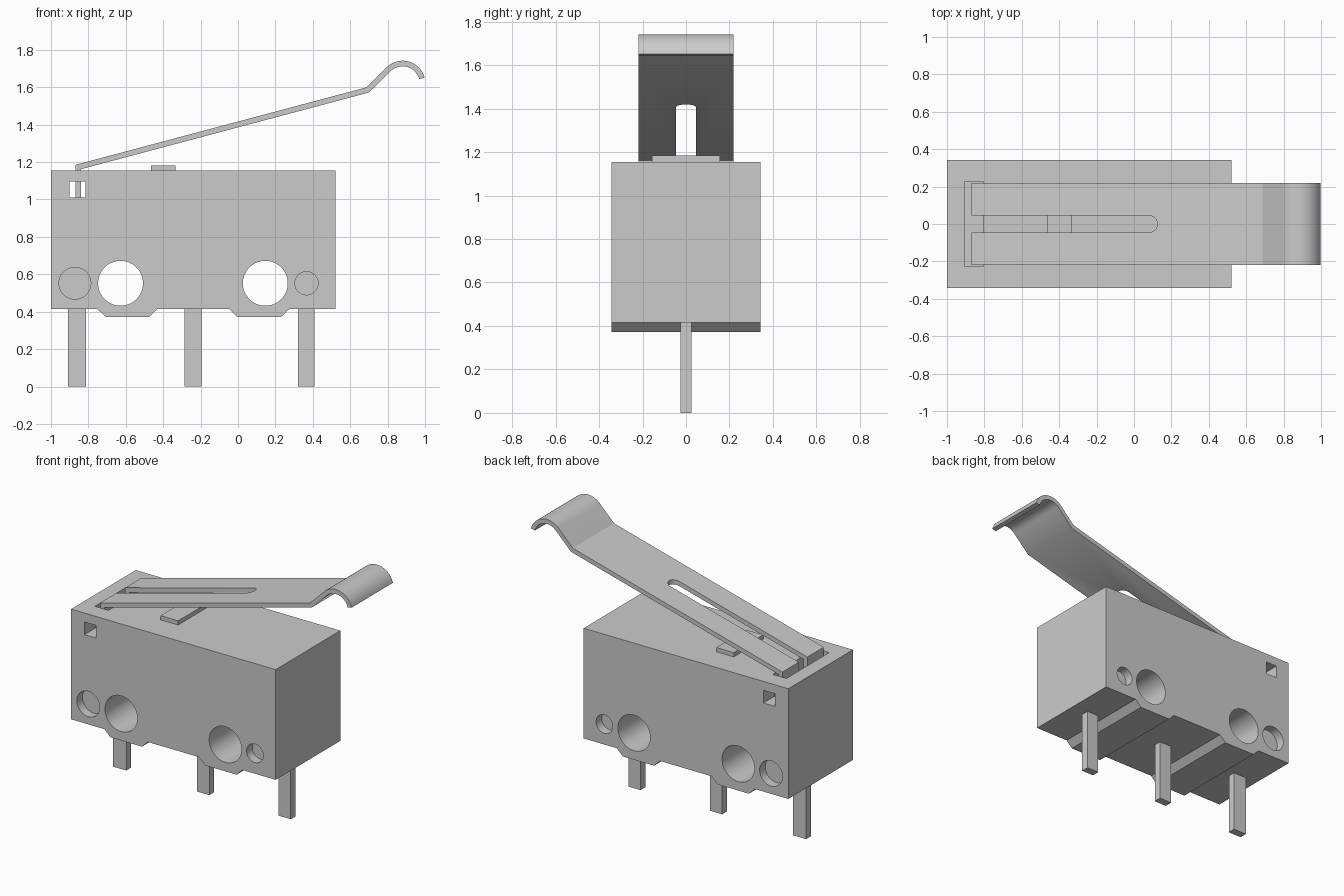
import bpy, bmesh, math
from mathutils import Matrix

if "Cube" in bpy.data.objects:
    bpy.data.objects.remove(bpy.data.objects["Cube"], do_unlink=True)

grey = bpy.data.materials.new("light grey")
grey.use_nodes = True
GREY = (0.6, 0.6, 0.6, 1)
grey.diffuse_color = GREY
grey.node_tree.nodes["Principled BSDF"].inputs["Base Color"].default_value = GREY


def finish(name, bm):
    bmesh.ops.recalc_face_normals(bm, faces=bm.faces)
    mesh = bpy.data.meshes.new(name)
    bm.to_mesh(mesh)
    bm.free()
    mesh.materials.append(grey)
    obj = bpy.data.objects.new(name, mesh)
    bpy.context.collection.objects.link(obj)
    return obj


def prism(name, profile, half_width):
    """Extrude an x-z outline along y."""
    bm = bmesh.new()
    face = bm.faces.new([bm.verts.new((x, -half_width, z)) for x, z in profile])
    new = bmesh.ops.extrude_face_region(bm, geom=[face])["geom"]
    bmesh.ops.translate(bm, vec=(0, 2 * half_width, 0),
                        verts=[v for v in new if isinstance(v, bmesh.types.BMVert)])
    return finish(name, bm)


def box(name, x0, x1, half_width, z0, z1):
    return prism(name, [(x0, z0), (x1, z0), (x1, z1), (x0, z1)], half_width)


def cylinder(name, centre, radius, depth, axis):
    bm = bmesh.new()
    turn = Matrix.Rotation(math.pi / 2, 4, "X") if axis == "Y" else Matrix()
    bmesh.ops.create_cone(bm, cap_ends=True, segments=64, radius1=radius, radius2=radius,
                          depth=depth, matrix=Matrix.Translation(centre) @ turn)
    return finish(name, bm)


def cut(obj, cutters):
    for cutter in cutters:
        cutter.hide_render = True
        mod = obj.modifiers.new("cut", "BOOLEAN")
        mod.operation = "DIFFERENCE"
        mod.solver = "EXACT"
        mod.object = cutter
        bpy.context.view_layer.objects.active = obj
        bpy.ops.object.modifier_apply(modifier=mod.name)
        bpy.data.objects.remove(cutter, do_unlink=True)


def smooth(obj):
    bpy.ops.object.select_all(action="DESELECT")
    obj.select_set(True)
    bpy.context.view_layer.objects.active = obj
    bpy.ops.object.shade_smooth_by_angle(angle=math.radians(30))


# Housing with two raised feet along the underside
BASE, FOOT, TOP, HALF = 0.415, 0.372, 1.155, 0.343
outline = [(-1, TOP), (-1, BASE)]
for a, b in ((-0.752, -0.43), (-0.048, 0.274)):
    outline += [(a, BASE), (a + 0.044, FOOT), (b - 0.044, FOOT), (b, BASE)]
outline += [(0.52, BASE), (0.52, TOP)]
housing = prism("housing", outline, HALF)

# Mounting holes, round recesses, lever window and lever slot
HOLE_Z = 0.552
cutters = [cylinder("mounting_hole", (x, 0, HOLE_Z), 0.12, 1, "Y") for x in (-0.628, 0.146)]
for x, radius in ((-0.872, 0.085), (0.366, 0.062)):
    for side in (-1, 1):
        cutters.append(cylinder("recess", (x, side * HALF, HOLE_Z), radius, 0.12, "Y"))
cutters.append(box("window", -0.9, -0.815, 0.5, 1.01, 1.095))
cutters.append(box("lever_slot", -0.905, -0.805, 0.227, 1.0, 1.3))
cut(housing, cutters)
smooth(housing)

# Terminals
for name, x0, x1 in (("right_terminal", -0.91, -0.812),
                     ("middle_terminal", -0.287, -0.195),
                     ("left_terminal", 0.32, 0.41)):
    box(name, x0, x1, 0.026, 0, BASE + 0.02)
box("terminal_top", -0.903, -0.807, 0.026, 0.95, 1.008)

# Plunger
box("plunger", -0.465, -0.335, 0.157, TOP - 0.05, 1.183)


# Bent spring lever with a hooked tip and a long open slot
def arc(radius, start, end, steps=20):
    angles = [math.radians(start + (end - start) * i / steps) for i in range(steps + 1)]
    return [(0.88 + radius * math.cos(t), 1.62 + radius * math.sin(t)) for t in angles]


strip = [(-0.87, 1.0), (-0.87, 1.185), (0.688, 1.6)]
strip += arc(0.122, 135, 15) + arc(0.092, 15, 135)
strip += [(0.7, 1.572), (-0.84, 1.162), (-0.84, 1.0)]
lever = prism("lever", strip, 0.219)
cut(lever, [box("slot_cut", -1.1, 0.08, 0.045, 0.9, 1.9),
            cylinder("slot_end", (0.08, 0, 1.4), 0.045, 1, "Z")])
smooth(lever)
